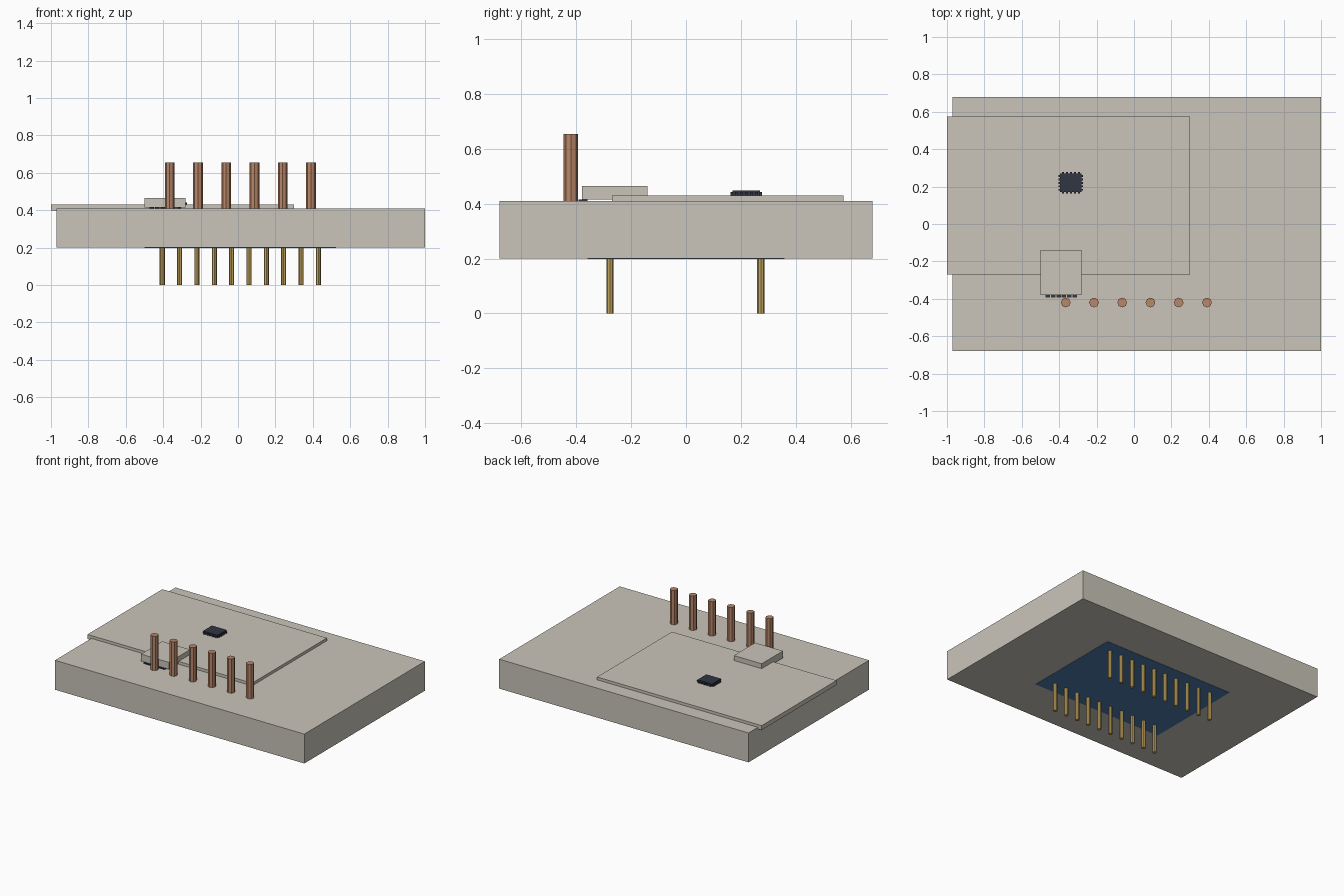
import bpy
import bmesh
from mathutils import Matrix, Vector

cube = bpy.data.objects.get("Cube")
if cube:
    bpy.data.objects.remove(cube, do_unlink=True)


def material(name, rgb):
    mat = bpy.data.materials.new(name)
    mat.use_nodes = True
    mat.diffuse_color = (*rgb, 1)
    mat.node_tree.nodes["Principled BSDF"].inputs["Base Color"].default_value = (*rgb, 1)
    return mat


beige = material("warm grey", (0.59, 0.56, 0.49))
copper = material("copper", (0.48, 0.24, 0.14))
gold = material("gold", (0.55, 0.38, 0.11))
blue = material("board blue", (0.08, 0.20, 0.42))
dark = material("dark slate", (0.03, 0.037, 0.055))


def finish(bm, name, mat):
    mesh = bpy.data.meshes.new(name)
    bm.to_mesh(mesh)
    bm.free()
    mesh.materials.append(mat)
    obj = bpy.data.objects.new(name, mesh)
    bpy.context.collection.objects.link(obj)
    return obj


def add_box(bm, low, high):
    low, high = Vector(low), Vector(high)
    bmesh.ops.create_cube(
        bm, size=1,
        matrix=Matrix.Translation((low + high) / 2) @ Matrix.Diagonal((*(high - low), 1)))


def box(name, low, high, mat):
    bm = bmesh.new()
    add_box(bm, low, high)
    return finish(bm, name, mat)


def pin_row(name, first, last, count, y, low, high, radius, mat):
    """A straight row of upright faceted pins."""
    bm = bmesh.new()
    for i in range(count):
        x = first + (last - first) * i / (count - 1)
        bmesh.ops.create_cone(
            bm, cap_ends=True, segments=8, radius1=radius, radius2=radius, depth=high - low,
            matrix=Matrix.Translation((x, y, (low + high) / 2)))
    return finish(bm, name, mat)


# Main slab, overhanging cover sheet and raised module
box("base_slab", (-0.97, -0.68, 0.2), (1, 0.68, 0.41), beige)
box("cover_sheet", (-1, -0.27, 0.398), (0.3, 0.575, 0.43), beige)
box("raised_module", (-0.5, -0.38, 0.415), (-0.28, -0.14, 0.465), beige)

# Circuit board on the underside
box("underside_board", (-0.5, -0.36, 0.198), (0.525, 0.36, 0.205), blue)

# Pins above and below
pin_row("top_posts", -0.365, 0.39, 6, -0.42, 0.40, 0.655, 0.026, copper)
for side, y in (("front", -0.277), ("back", 0.273)):
    pin_row(side + "_pins", -0.405, 0.43, 10, y, 0, 0.21, 0.0135, gold)

# Chip body with short leads on its four sides
box("chip_body", (-0.395, 0.17, 0.43), (-0.28, 0.27, 0.449), dark)
bm = bmesh.new()
for i in range(5):
    x = -0.385 + i * 0.0215
    y = 0.178 + i * 0.0185
    add_box(bm, (x, 0.163, 0.429), (x + 0.011, 0.277, 0.442))
    add_box(bm, (-0.403, y, 0.429), (-0.272, y + 0.01, 0.442))
finish(bm, "chip_leads", dark)

# Contact strip under the raised module
bm = bmesh.new()
for i in range(6):
    x = -0.472 + i * 0.0285
    add_box(bm, (x, -0.392, 0.408), (x + 0.024, -0.36, 0.416))
finish(bm, "module_contacts", dark)
